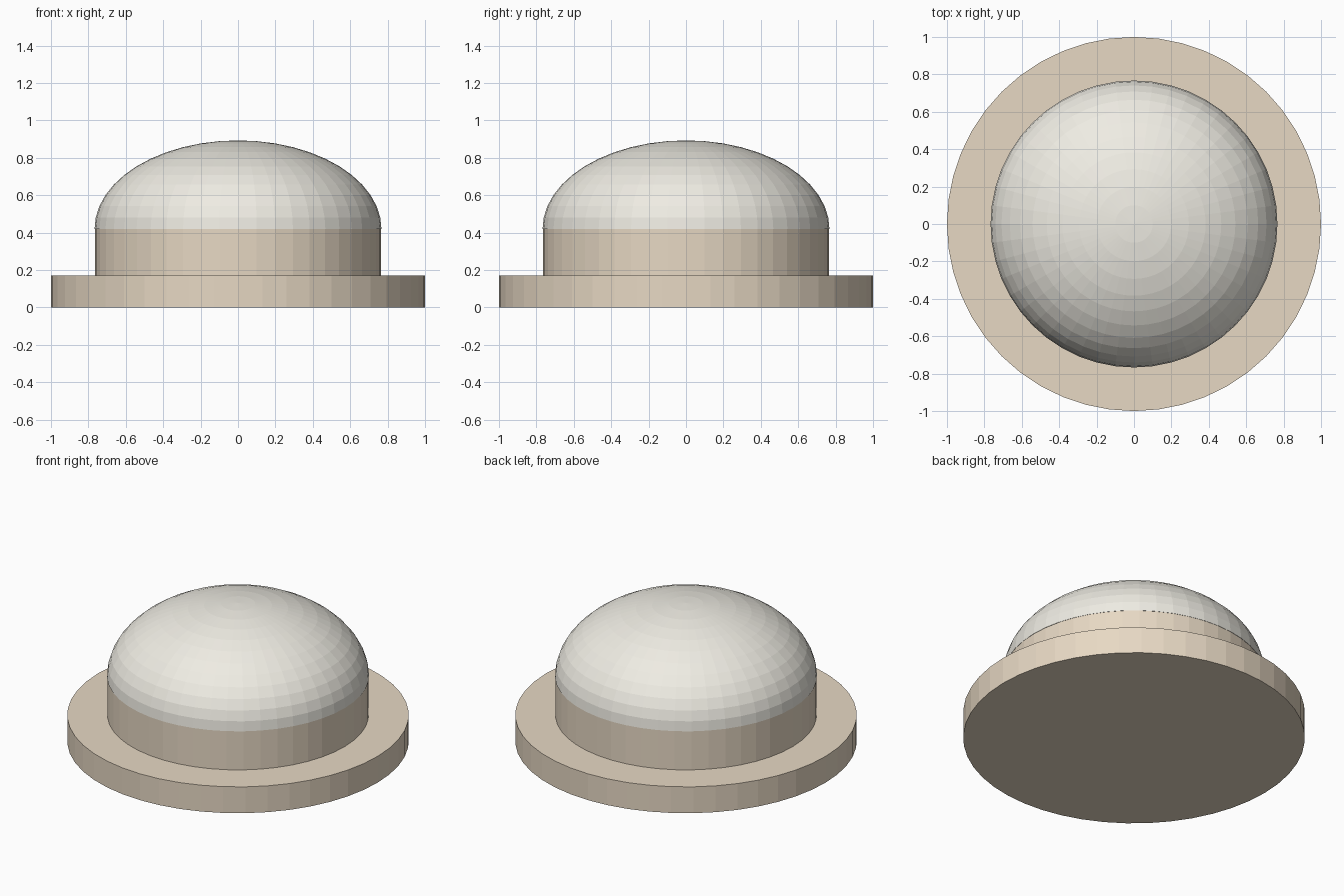
import bpy, bmesh, math

if "Cube" in bpy.data.objects:
    bpy.data.objects.remove(bpy.data.objects["Cube"])

SEGMENTS = 48
RINGS = 12          # dome rings from rim to crown


def material(name, rgb):
    mat = bpy.data.materials.new(name)
    mat.diffuse_color = (*rgb, 1.0)
    mat.use_nodes = True
    mat.node_tree.nodes["Principled BSDF"].inputs["Base Color"].default_value = mat.diffuse_color
    return mat


def lathe(name, profile, mat):
    """Spin an (r, z) profile that starts and ends on the z axis."""
    bm = bmesh.new()
    verts = [bm.verts.new((r, 0, z)) for r, z in profile]
    edges = [bm.edges.new(pair) for pair in zip(verts, verts[1:])]
    bmesh.ops.spin(bm, geom=verts + edges, cent=(0, 0, 0), axis=(0, 0, 1),
                   angle=math.tau, steps=SEGMENTS)
    bmesh.ops.remove_doubles(bm, verts=bm.verts, dist=1e-4)
    bmesh.ops.recalc_face_normals(bm, faces=bm.faces)
    mesh = bpy.data.meshes.new(name)
    bm.to_mesh(mesh)
    bm.free()
    mesh.materials.append(mat)
    obj = bpy.data.objects.new(name, mesh)
    bpy.context.collection.objects.link(obj)
    return obj


def disc_profile(radius, z0, z1):
    return [(0, z0), (radius, z0), (radius, z1), (0, z1)]


tan = material("tan", (0.80, 0.69, 0.55))
ivory = material("ivory", (0.86, 0.84, 0.77))

# Wide base flange and the drum standing on it
lathe("base_flange", disc_profile(1.0, 0.0, 0.17), tan)
lathe("drum", disc_profile(0.765, 0.17, 0.42), tan)

# Flattened dome on top, closed underneath
angles = [math.pi / 2 * i / RINGS for i in range(RINGS)]
dome = [(0, 0.42)] + [(0.767 * math.cos(a), 0.42 + 0.473 * math.sin(a)) for a in angles]
lathe("dome", dome + [(0, 0.893)], ivory)
